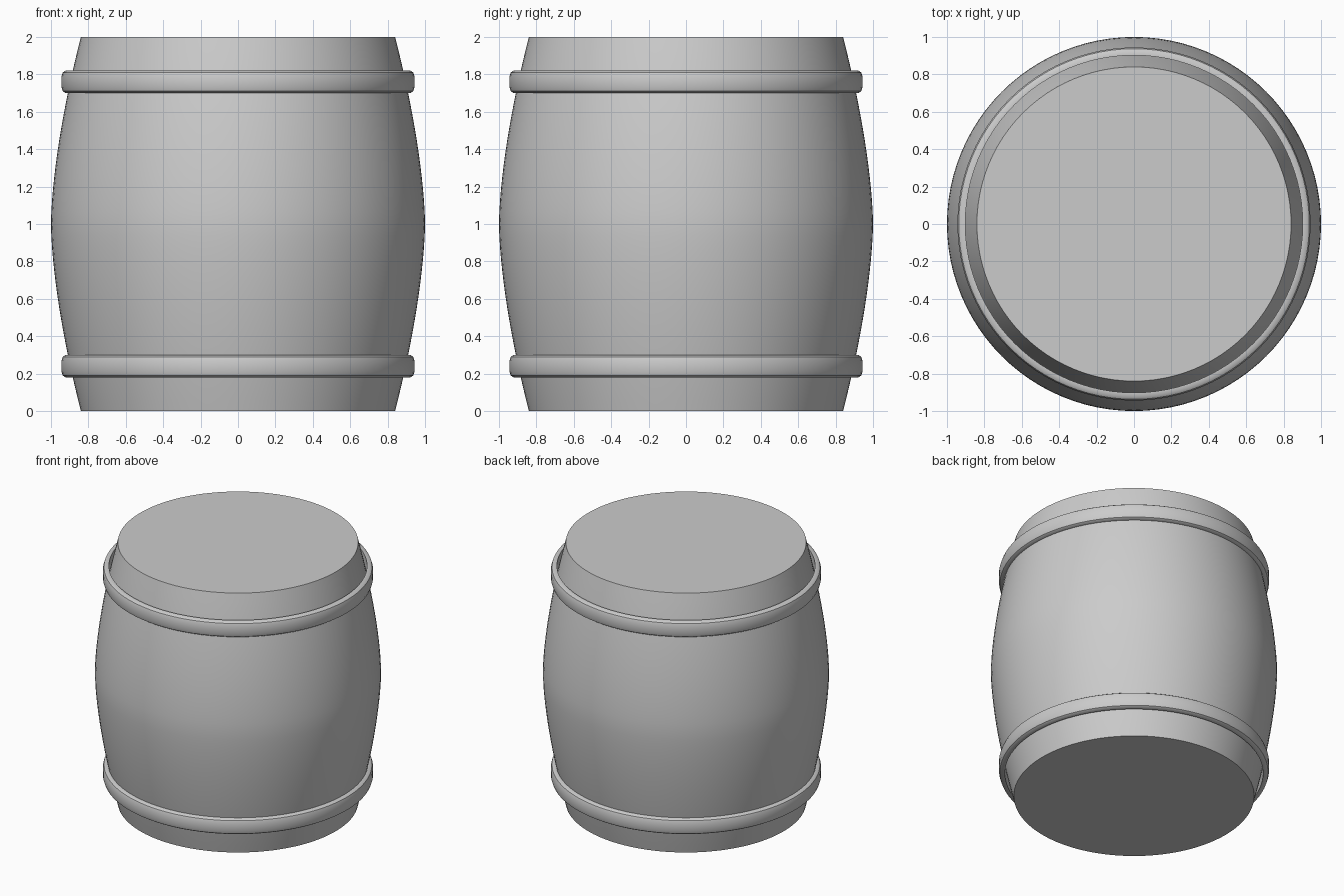
import bpy, bmesh, math

if "Cube" in bpy.data.objects:
    bpy.data.objects.remove(bpy.data.objects["Cube"])

grey = bpy.data.materials.new("plain grey")
grey.diffuse_color = (0.6, 0.6, 0.6, 1)
grey.use_nodes = True
grey.node_tree.nodes["Principled BSDF"].inputs["Base Color"].default_value = grey.diffuse_color


def revolve(name, profile, segments, closed):
    """Spin a (radius, z) profile about z; open profiles get flat end caps."""
    bm = bmesh.new()
    rings = []
    for r, z in profile:
        rings.append([bm.verts.new((r * math.cos(2 * math.pi * i / segments),
                                    r * math.sin(2 * math.pi * i / segments), z))
                      for i in range(segments)])
    pairs = list(zip(rings, rings[1:]))
    if closed:
        pairs.append((rings[-1], rings[0]))
    else:
        bm.faces.new(rings[0])
        bm.faces.new(rings[-1])
    for a, b in pairs:
        for i in range(segments):
            j = (i + 1) % segments
            bm.faces.new((a[i], a[j], b[j], b[i]))
    bmesh.ops.recalc_face_normals(bm, faces=bm.faces)
    mesh = bpy.data.meshes.new(name)
    bm.to_mesh(mesh)
    bm.free()
    mesh.materials.append(grey)
    obj = bpy.data.objects.new(name, mesh)
    bpy.context.collection.objects.link(obj)
    bpy.ops.object.select_all(action='DESELECT')
    obj.select_set(True)
    bpy.context.view_layer.objects.active = obj
    bpy.ops.object.shade_smooth_by_angle(angle=math.radians(35))
    return obj


# Bulging barrel body with flat top and bottom
steps = 32
body = []
for k in range(steps + 1):
    t = 2 * k / steps - 1
    body.append((1 - 0.16 * abs(t) ** 1.6, 1 + t))
revolve("barrel_body", body, 96, False)

# Two rounded hoops, standing slightly off the narrowing ends
section = [(0.902, -0.06), (0.922, -0.06), (0.937, -0.05), (0.944, -0.028),
           (0.944, 0.028), (0.937, 0.05), (0.922, 0.06), (0.902, 0.06)]
for name, z in (("lower_hoop", 0.24), ("upper_hoop", 1.76)):
    revolve(name, [(r, z + dz) for r, dz in section], 96, True)
